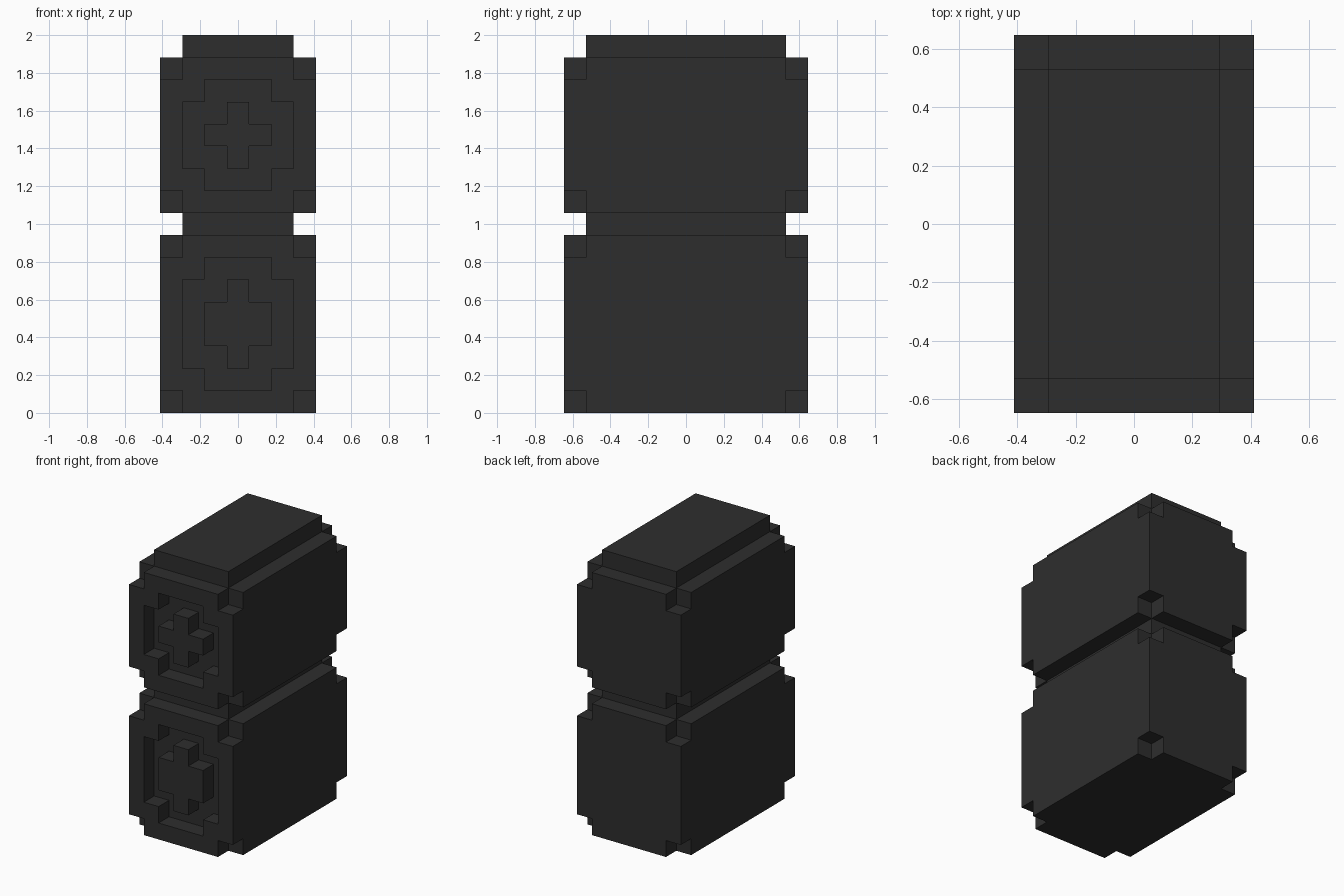
import bpy, bmesh, math
from mathutils import Vector

U = 2 / 17  # size of one block

cube = bpy.data.objects.get("Cube")
if cube:
    bpy.data.objects.remove(cube, do_unlink=True)

mat = bpy.data.materials.new("charcoal")
mat.use_nodes = True
COLOUR = (0.027, 0.027, 0.027, 1)
mat.diffuse_color = COLOUR
bsdf = mat.node_tree.nodes["Principled BSDF"]
bsdf.inputs["Base Color"].default_value = COLOUR
bsdf.inputs["Roughness"].default_value = 0.9


def cells(rx, ry, z0, z1):
    """Blocks within +-rx, +-ry and rows z0 up to z1."""
    return {(x, y, z) for x in range(-rx, rx + 1)
            for y in range(-ry, ry + 1) for z in range(z0, z1)}


def front(rx, z0, z1):
    """One-deep layer of blocks on the front face."""
    return {(x, -5, z) for x in range(-rx, rx + 1) for z in range(z0, z1)}


def build(name, solid):
    """Skin a set of blocks with its outer faces, merging flat areas."""
    bm = bmesh.new()
    for c in sorted(solid):
        centre = Vector((c[0], c[1], c[2] + 0.5))
        for axis in range(3):
            for sign in (-1, 1):
                n = [0, 0, 0]
                n[axis] = sign
                if (c[0] + n[0], c[1] + n[1], c[2] + n[2]) in solid:
                    continue
                u, v = Vector((0, 0, 0)), Vector((0, 0, 0))
                u[(axis + 1) % 3] = 0.5
                v[(axis + 2) % 3] = 0.5 * sign
                mid = centre + Vector(n) * 0.5
                bm.faces.new([bm.verts.new((mid + p) * U)
                              for p in (-u - v, u - v, u + v, -u + v)])
    bmesh.ops.remove_doubles(bm, verts=bm.verts, dist=U * 0.01)
    bmesh.ops.dissolve_limit(bm, angle_limit=math.radians(1),
                             verts=bm.verts, edges=bm.edges)
    # split outlines into simple faces so notched areas stay clean
    bmesh.ops.triangulate(bm, faces=[f for f in bm.faces if len(f.verts) > 4])
    me = bpy.data.meshes.new(name)
    bm.to_mesh(me)
    bm.free()
    me.materials.append(mat)
    bpy.context.collection.objects.link(bpy.data.objects.new(name, me))


def lamp(name, z0, z1):
    """Housing with notched corners, a front recess and a raised cross."""
    corners = {(x, y, z) for x in (-3, 3) for y in (-5, 5) for z in (z0, z1 - 1)}
    recess = front(1, z0 + 1, z1 - 1) | front(2, z0 + 2, z1 - 2)
    cross = front(0, z0 + 2, z1 - 2) | front(1, z0 + 3, z1 - 3)
    build(name + "_housing", cells(3, 5, z0, z1) - corners - recess)
    build(name + "_lens_cross", cross)


lamp("lower", 0, 8)
build("neck", cells(2, 4, 8, 9))
lamp("upper", 9, 16)
build("top_cap", cells(2, 4, 16, 17))
